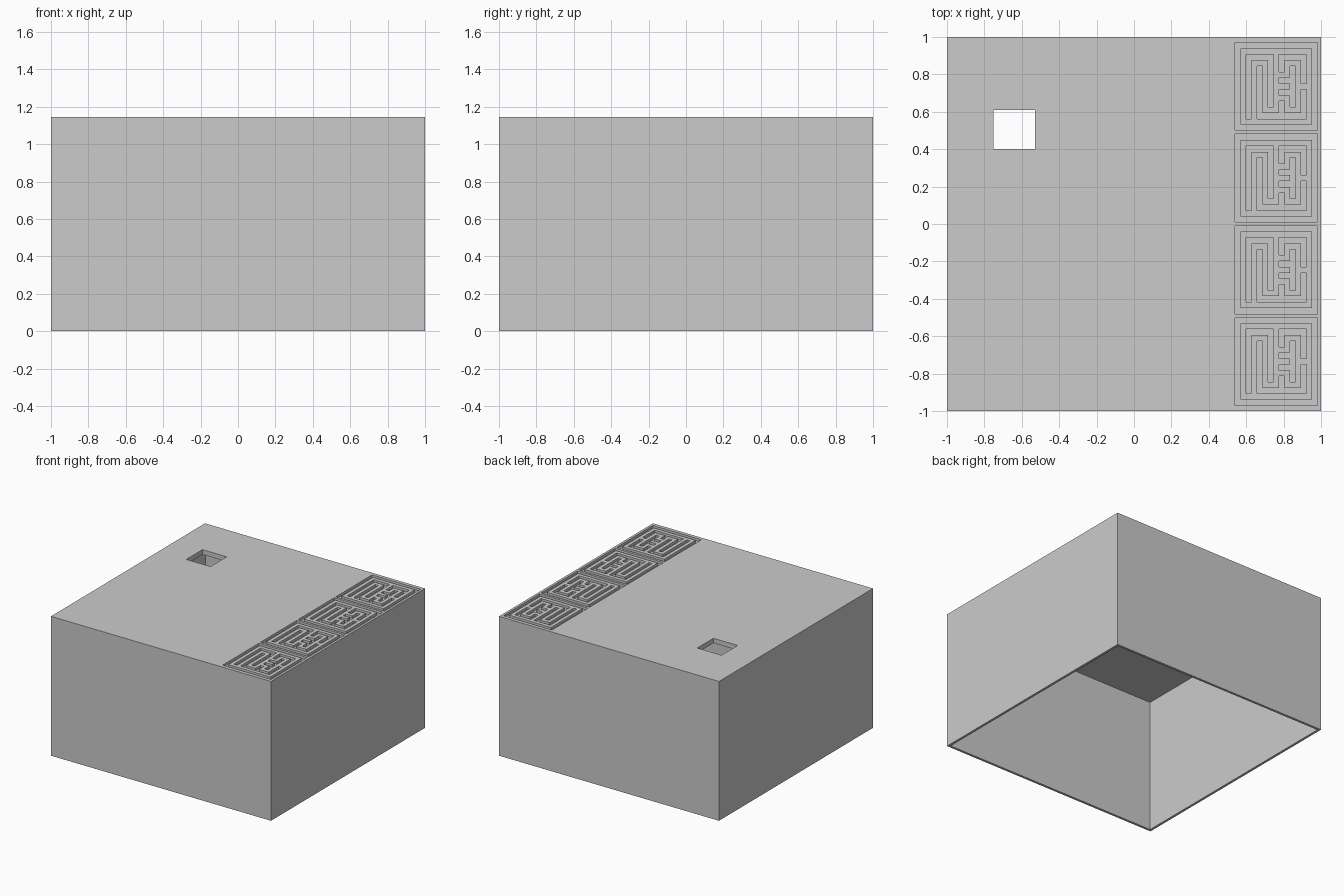
import bpy
import bmesh

cube = bpy.data.objects.get("Cube")
if cube:
    bpy.data.objects.remove(cube, do_unlink=True)

HEIGHT = 1.145
WALL = 0.02
TOP = 0.04
GROOVE = 0.02

grey = bpy.data.materials.new("plain_grey")
grey.use_nodes = True
grey.diffuse_color = (0.6, 0.6, 0.6, 1)
grey.node_tree.nodes["Principled BSDF"].inputs["Base Color"].default_value = (0.6, 0.6, 0.6, 1)

# One fretwork tile: '#' is carved away
FRET = """
###############
#.............#
#.#####.#####.#
#.#...#.#...#.#
#.#.#.#.#.#.#.#
#.#.#.#...#.#.#
#.#.#.#.###.#.#
#.#.#.#...#...#
#.#.#.#.###.#.#
#.#.#.#...#.#.#
#.#.#.#.#.#.#.#
#.#.#...#...#.#
#.#.#########.#
#.............#
###############
""".split()


def new_object(name, bm):
    mesh = bpy.data.meshes.new(name)
    bmesh.ops.recalc_face_normals(bm, faces=bm.faces[:])
    bm.to_mesh(mesh)
    bm.free()
    mesh.materials.append(grey)
    obj = bpy.data.objects.new(name, mesh)
    bpy.context.collection.objects.link(obj)
    return obj


def box(name, low, high):
    bm = bmesh.new()
    bmesh.ops.create_cube(bm, size=1)
    for v in bm.verts:
        v.co = [h if c > 0 else l for c, l, h in zip(v.co, low, high)]
    return new_object(name, bm)


def fret_cutter(name, x0, x1, y0, y1):
    """Extruded cutter made from the carved squares of one tile."""
    bm = bmesh.new()
    rows, cols = len(FRET), len(FRET[0])
    dx, dy = (x1 - x0) / cols, (y1 - y0) / rows
    for r, row in enumerate(FRET):
        for c, mark in enumerate(row):
            if mark == "#":
                x, y = x0 + c * dx, y1 - r * dy
                corners = ((x, y - dy), (x + dx, y - dy), (x + dx, y), (x, y))
                bm.faces.new([bm.verts.new((*p, HEIGHT - GROOVE)) for p in corners])
    bmesh.ops.remove_doubles(bm, verts=bm.verts[:], dist=0.001)
    ext = bmesh.ops.extrude_face_region(bm, geom=bm.faces[:], use_keep_orig=True)
    moved = [g for g in ext["geom"] if isinstance(g, bmesh.types.BMVert)]
    bmesh.ops.translate(bm, verts=moved, vec=(0, 0, 2 * GROOVE))
    return new_object(name, bm)


def cut(target, cutter):
    mod = target.modifiers.new(cutter.name, "BOOLEAN")
    mod.operation = "DIFFERENCE"
    mod.solver = "EXACT"
    mod.object = cutter
    cutter.hide_render = True
    cutter.hide_viewport = True
    cutter.display_type = "WIRE"


# Hollow cover, open underneath
cover = box("box_cover", (-1, -1, 0), (1, 1, HEIGHT))
inside = 1 - WALL
cutters = [
    box("hollow_cutter", (-inside, -inside, -0.1), (inside, inside, HEIGHT - TOP)),
    # Square opening through the top
    box("opening_cutter", (-0.75, 0.4, HEIGHT - 0.1), (-0.53, 0.61, HEIGHT + 0.1)),
]
# Row of four carved fretwork tiles along one edge
for i in range(4):
    y = (i - 1.5) * 0.49
    cutters.append(fret_cutter(f"fret_cutter_{i + 1}", 0.54, 0.98, y - 0.235, y + 0.235))
for cutter in cutters:
    cut(cover, cutter)

# Apply the cuts and drop the cutters
bpy.context.view_layer.update()
result = bpy.data.meshes.new_from_object(cover.evaluated_get(bpy.context.evaluated_depsgraph_get()))
cover.modifiers.clear()
cover.data = result
for cutter in cutters:
    bpy.data.objects.remove(cutter, do_unlink=True)
